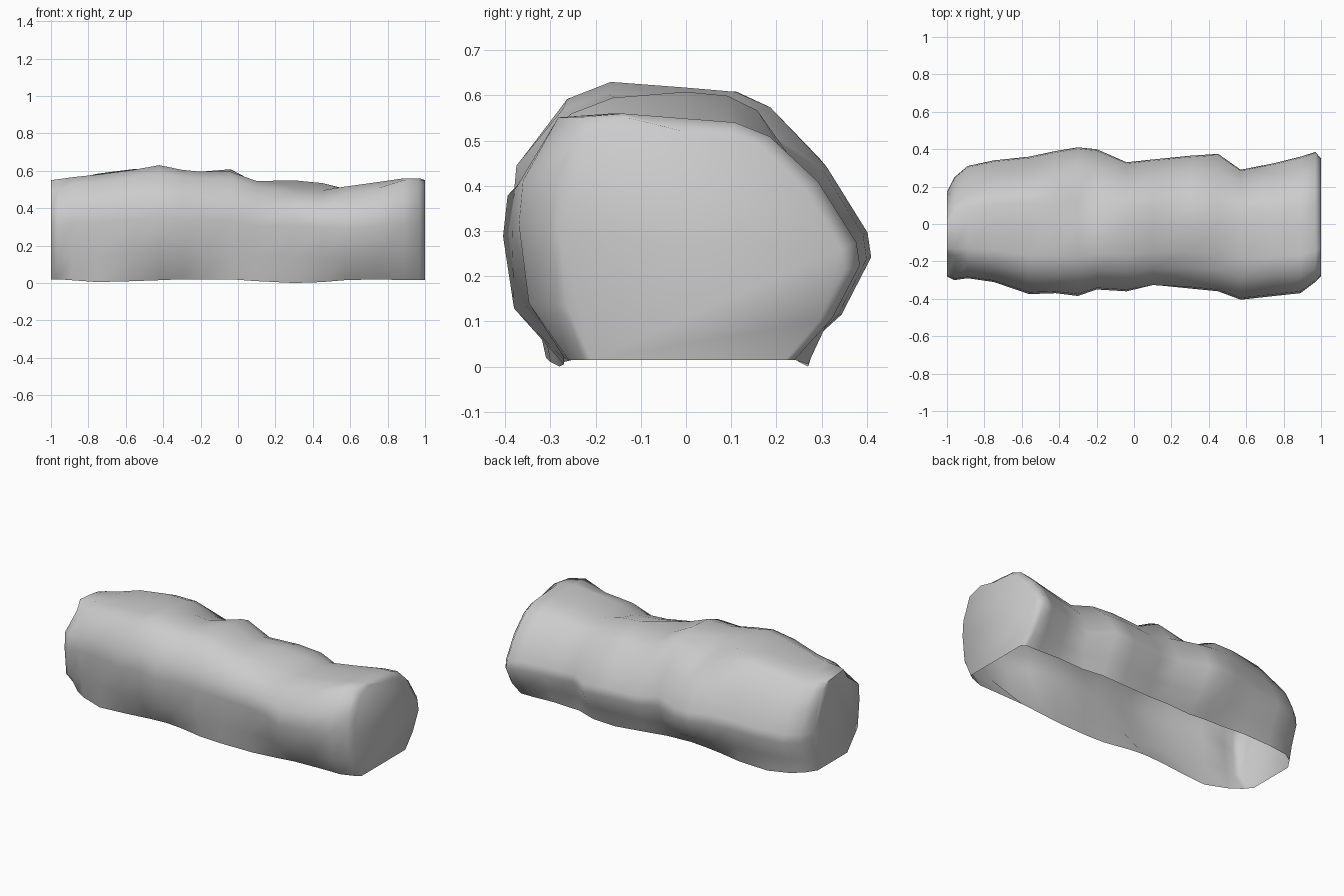
import bpy, bmesh

# Stations along the length: x, top height, widest front y, widest back y,
# front foot y, back foot y, foot height
STATIONS = [
    (-1.00, .55, -.28, .17, -.16, .13, .02),
    (-.96, .555, -.30, .25, -.21, .19, .02),
    (-.89, .565, -.29, .31, -.25, .24, .015),
    (-.75, .58, -.31, .34, -.29, .27, .005),
    (-.56, .605, -.375, .36, -.28, .27, .01),
    (-.42, .63, -.37, .39, -.27, .25, .015),
    (-.30, .605, -.385, .41, -.27, .24, .02),
    (-.20, .595, -.35, .40, -.28, .23, .02),
    (-.04, .595, -.36, .33, -.31, .24, .02),
    (.10, .545, -.335, .345, -.30, .25, .01),
    (.30, .55, -.345, .365, -.28, .27, .00),
    (.45, .535, -.36, .375, -.27, .27, .005),
    (.57, .515, -.405, .29, -.27, .24, .015),
    (.75, .54, -.385, .325, -.27, .24, .02),
    (.89, .56, -.37, .36, -.26, .24, .015),
    (.97, .56, -.31, .385, -.23, .24, .015),
    (1.00, .53, -.28, .35, -.21, .22, .015),
]

# Cross-section as (fraction of half width, fraction of height)
FRONT = [(.94, .25), (1, .56), (.975, .735), (.71, .94), (.45, 1)]
BACK = [(0, .98), (.28, .965), (.48, .91), (.76, .73), (.98, .49), (1, .40), (.84, .19)]


def section(x, top, yf, yb, foot_f, foot_b, z0):
    pts = [(x, foot_f, z0)]
    pts += [(x, u * yf, v * top) for u, v in FRONT]
    pts += [(x, u * yb, v * top) for u, v in BACK]
    return pts + [(x, foot_b, z0)]


bm = bmesh.new()
rings = [[bm.verts.new(p) for p in section(*s)] for s in STATIONS]


def nudge(stations, points, dy, dz):
    for s in stations:
        for p in points:
            rings[s][p].co.y += dy
            rings[s][p].co.z += dz


nudge((11, 13), (1,), .03, 0)         # dents in the lower front wall
nudge((9,), (1, 2), .01, 0)
nudge((3, 4), (7, 8), .01, .025)      # fuller left back shoulder
nudge((6, 7), (7, 8), 0, -.04)        # saddle on the back of the crown
nudge((8,), (6, 7, 8), 0, .025)       # bump right of the saddle
nudge((10, 11), (4, 5), .01, -.04)    # hollow on the front shoulder
nudge((10, 11), (6,), 0, .01)
nudge((14, 15, 16), (4,), -.02, .025) # raised corner at the right end
nudge((16,), (5,), 0, .02)
nudge((0, 1), (4,), .04, -.025)       # slanted front at the left end

# Outer shell, open underneath
for a, b in zip(rings, rings[1:]):
    for i in range(len(a) - 1):
        bm.faces.new((a[i], b[i], b[i + 1], a[i + 1]))

# Flat end caps
bm.faces.new(rings[0])
bm.faces.new(rings[-1][::-1])
bmesh.ops.recalc_face_normals(bm, faces=bm.faces)
# An open shell: make sure the right cap points outwards
bm.faces.ensure_lookup_table()
if bm.faces[-1].normal.x < 0:
    bmesh.ops.reverse_faces(bm, faces=bm.faces)

mesh = bpy.data.meshes.new("rock_log")
bm.to_mesh(mesh)
bm.free()
rock = bpy.data.objects.new("rock_log", mesh)
bpy.context.collection.objects.link(rock)
bpy.context.view_layer.objects.active = rock
rock.select_set(True)
bpy.ops.object.shade_smooth_by_angle(angle=1.2)
